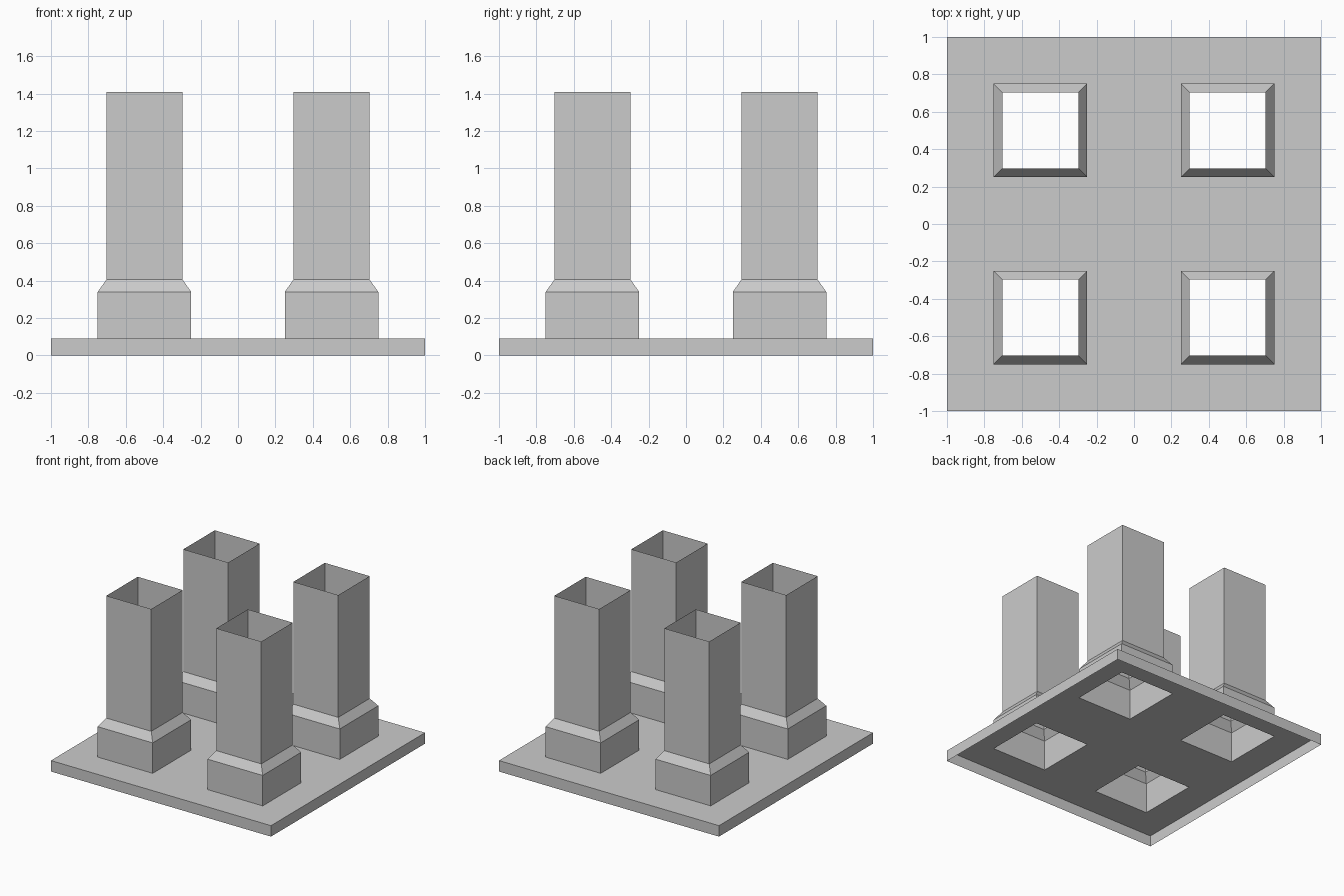
import bpy, bmesh

if "Cube" in bpy.data.objects:
    bpy.data.objects.remove(bpy.data.objects["Cube"])

PLATE_Z = 0.09
# tower profile: (half width, height) from the plate opening to the open rim
PROFILE = [(0.25, PLATE_Z), (0.25, 0.34), (0.204, 0.405), (0.204, 1.41)]
CORNERS = [(-1, -1), (1, -1), (1, 1), (-1, 1)]


def make_mesh(name, bm):
    bmesh.ops.remove_doubles(bm, verts=bm.verts, dist=1e-5)
    mesh = bpy.data.meshes.new(name)
    bm.to_mesh(mesh)
    bm.free()
    return mesh


def add_object(name, mesh, location=(0, 0, 0)):
    ob = bpy.data.objects.new(name, mesh)
    ob.location = location
    bpy.context.collection.objects.link(ob)
    return ob


def loft(bm, profile):
    """Open square tube through (half width, z) rings, facing outwards."""
    rings = [[bm.verts.new((sx * h, sy * h, z)) for sx, sy in CORNERS]
             for h, z in profile]
    for lo, hi in zip(rings, rings[1:]):
        for i in range(4):
            j = (i + 1) % 4
            bm.faces.new((lo[i], lo[j], hi[j], hi[i]))


# Base plate: thin sheet with four square openings and a skirt, open below
bm = bmesh.new()
cuts = [-1, -0.75, -0.25, 0.25, 0.75, 1]
grid = [[bm.verts.new((x, y, PLATE_Z)) for y in cuts] for x in cuts]
for i in range(5):
    for j in range(5):
        if i in (1, 3) and j in (1, 3):
            continue  # tower opening
        bm.faces.new((grid[i][j], grid[i + 1][j], grid[i + 1][j + 1], grid[i][j + 1]))
rim = [e for e in bm.edges if e.is_boundary and
       any(all(abs(v.co[a]) > 0.99 and v.co[a] * e.verts[0].co[a] > 0 for v in e.verts)
           for a in (0, 1))]
skirt = bmesh.ops.extrude_edge_only(bm, edges=rim)["geom"]
for v in skirt:
    if isinstance(v, bmesh.types.BMVert):
        v.co.z = 0
bmesh.ops.recalc_face_normals(bm, faces=bm.faces)
if max(bm.faces, key=lambda f: f.calc_center_median().z).normal.z < 0:
    bmesh.ops.reverse_faces(bm, faces=bm.faces)
add_object("base_plate", make_mesh("base_plate", bm))

# Towers: wide foot, sloped shoulder, tall hollow shaft
bm = bmesh.new()
loft(bm, PROFILE)
tower = make_mesh("tower", bm)
names = ["front_left", "front_right", "back_right", "back_left"]
for name, (sx, sy) in zip(names, CORNERS):
    add_object(name + "_tower", tower, (sx * 0.5, sy * 0.5, 0))
